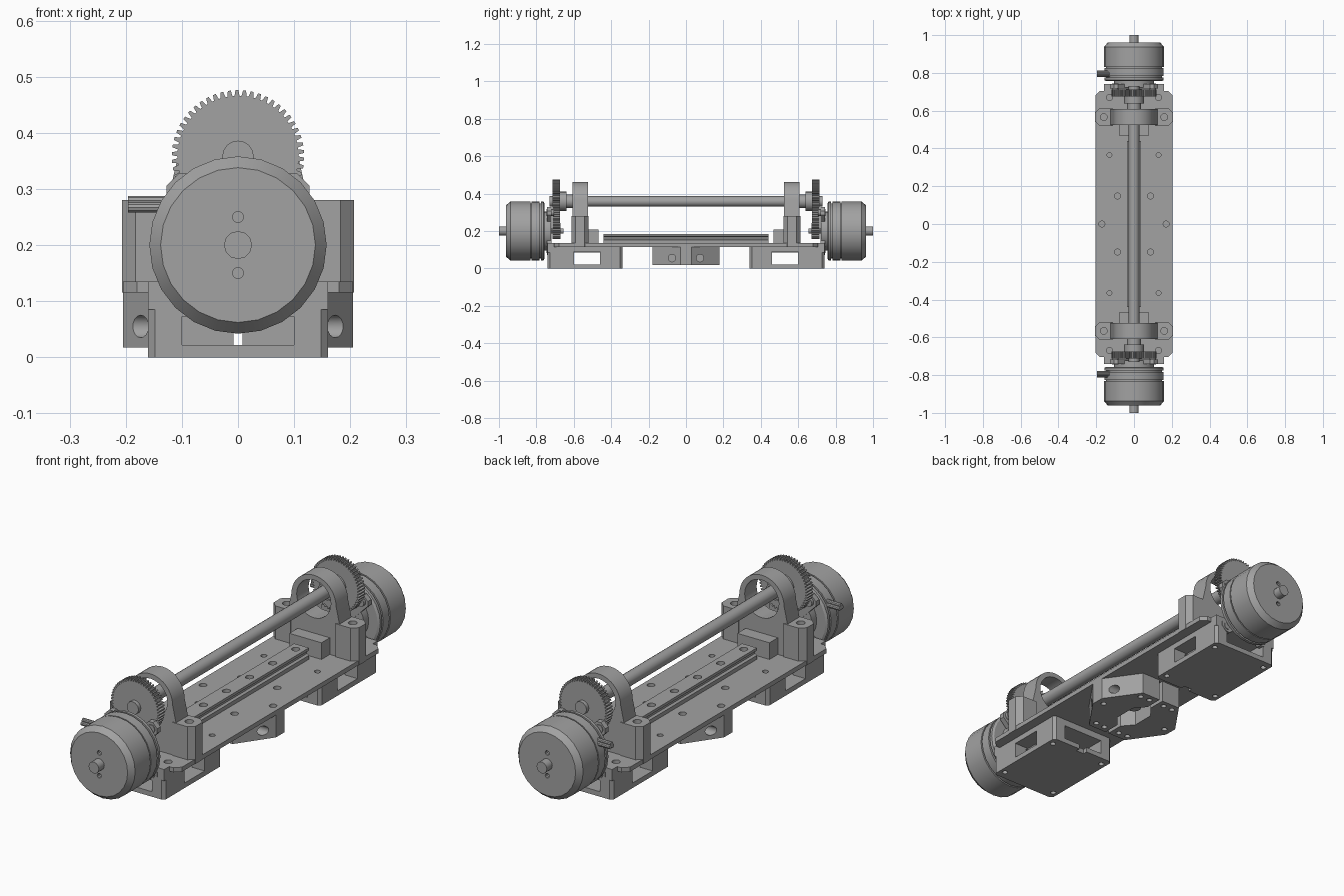
import bpy, bmesh, math
from mathutils import Vector

cube = bpy.data.objects.get("Cube")
if cube:
    bpy.data.objects.remove(cube)

grey = bpy.data.materials.new("machined_grey")
grey.use_nodes = True
COLOUR = (0.36, 0.36, 0.36, 1)
grey.diffuse_color = COLOUR
grey.node_tree.nodes["Principled BSDF"].inputs["Base Color"].default_value = COLOUR

MOTOR_Z, SHAFT_Z = 0.2, 0.358


def finish(name, bm):
    bmesh.ops.recalc_face_normals(bm, faces=bm.faces)
    mesh = bpy.data.meshes.new(name)
    bm.to_mesh(mesh)
    bm.free()
    mesh.materials.append(grey)
    ob = bpy.data.objects.new(name, mesh)
    bpy.context.collection.objects.link(ob)
    return ob


def place(axis, u, v, w):
    return {"x": (w, u, v), "y": (u, w, v), "z": (u, v, w)}[axis]


def add_prism(bm, pts, axis, a, b):
    ends = [[bm.verts.new(place(axis, u, v, w)) for u, v in pts] for w in (a, b)]
    bm.faces.new(ends[0])
    bm.faces.new(ends[1][::-1])
    n = len(pts)
    for i in range(n):
        j = (i + 1) % n
        bm.faces.new((ends[0][i], ends[0][j], ends[1][j], ends[1][i]))


def prisms(name, parts):
    bm = bmesh.new()
    for part in parts:
        add_prism(bm, *part)
    return finish(name, bm)


def circle(u, v, r, n=24):
    return [(u + r * math.cos(math.tau * i / n), v + r * math.sin(math.tau * i / n)) for i in range(n)]


def rect(u0, u1, v0, v1, c=0):
    if not c:
        return [(u0, v0), (u1, v0), (u1, v1), (u0, v1)]
    return [(u0 + c, v0), (u1 - c, v0), (u1, v0 + c), (u1, v1 - c),
            (u1 - c, v1), (u0 + c, v1), (u0, v1 - c), (u0, v0 + c)]


def lathe(name, z, profile, n=24):
    # turned part along y, profile is (y, radius)
    bm = bmesh.new()
    rings = [[bm.verts.new((x, y, h)) for x, h in circle(0, z, r, n)] for y, r in profile]
    bm.faces.new(rings[0])
    bm.faces.new(rings[-1])
    for p, q in zip(rings, rings[1:]):
        for i in range(n):
            j = (i + 1) % n
            bm.faces.new((p[i], p[j], q[j], q[i]))
    return finish(name, bm)


def gear(name, z, radius, depth, teeth, a, b):
    pts = []
    for i in range(teeth):
        for f, r in ((0, radius - depth), (0.28, radius - depth), (0.45, radius), (0.83, radius)):
            t = math.tau * (i + f) / teeth
            pts.append((r * math.cos(t), z + r * math.sin(t)))
    return prisms(name, [(pts, "y", a, b)])


def apply(ob, mod):
    bpy.context.view_layer.objects.active = ob
    bpy.ops.object.modifier_apply(modifier=mod.name)


def cut(ob, parts):
    for i, part in enumerate(parts):
        cutter = prisms("cutter", [part])
        mod = ob.modifiers.new("cut", "BOOLEAN")
        mod.operation, mod.solver, mod.object = "DIFFERENCE", "EXACT", cutter
        apply(ob, mod)
        bpy.data.objects.remove(cutter)
    return ob


def both(values, y):
    return [(sx * values, sy * y) for sx in (-1, 1) for sy in (-1, 1)]


# Base plate with its bolt holes
plate = prisms("base_plate", [(rect(-0.205, 0.205, -0.705, 0.705, 0.025), "z", 0.115, 0.135)])
holes = [(p, 0.013) for p in both(0.13, 0.365)] + [(p, 0.016) for p in both(0.087, 0.148)]
holes += [(p, 0.017) for p in both(0.13, 0.67)] + [((x, 0), 0.016) for x in (-0.17, 0.17)]
cut(plate, [(circle(*p, r, 12), "z", 0.1, 0.15) for p, r in holes])

# Grooved rail down the middle, with counterbored holes
half = [(0.036, 0.135), (0.036, 0.152), (0.027, 0.158), (0.027, 0.167), (0.036, 0.173), (0.036, 0.185)]
rail = prisms("guide_rail", [(half + [(-x, z) for x, z in reversed(half)], "y", -0.44, 0.44)])
cut(rail, [(circle(0, -0.4 + 0.16 * i, 0.017, 12), "z", 0.145, 0.2) for i in range(6)])

# Drive shaft
lathe("drive_shaft", SHAFT_Z, [(-0.73, 0.028), (0.73, 0.028)], 16)

# Centre mount: two angled halves with cross holes
for s, name in ((1, "centre_mount_right"), (-1, "centre_mount_left")):
    shape = [(0.008, -0.18), (0.1, -0.18), (0.205, -0.03), (0.205, 0.03), (0.1, 0.18), (0.008, 0.18),
             (0.008, 0.1), (0.05, 0.05), (0.05, -0.05), (0.008, -0.1)]
    mount = prisms(name, [([(s * x, y) for x, y in shape], "z", 0.017, 0.115)])
    cutters = [(circle(s * x, y, 0.012, 12), "z", 0, 0.06) for x, y in
               ((0.04, 0.15), (0.04, -0.15), (0.17, 0), (0.087, 0.148), (0.087, -0.148))]
    cutters += [(circle(y, 0.055, 0.02, 16), "x", s * 0.12, s * 0.25) for y in (-0.075, 0.075)]
    cut(mount, cutters)
prisms("centre_boss", [(circle(0, 0, 0.03), "z", 0.06, 0.115)])

ends = []

# Lower motor mount: hollow box with side windows and bottom screw holes
lower = prisms("motor_mount", [(rect(-0.16, 0.16, -0.74, -0.34, 0.012), "z", 0, 0.116)])
cutters = [(rect(-0.1, 0.1, 0.022, 0.085), "y", -0.8, -0.3)]
cutters += [(rect(-0.6, -0.46, 0.022, 0.09), "x", s * 0.09, s * 0.2) for s in (-1, 1)]
cutters += [(circle(x, y, 0.012, 12), "z", -0.01, 0.02) for x in (-0.135, 0.135) for y in (-0.7, -0.38)]
cutters += [(rect(-0.02, 0.02, -0.36, -0.33), "z", -0.01, 0.03)]
ends.append(cut(lower, cutters))

# Front lip of the mount beyond the plate
ends.append(prisms("mount_lip", [(rect(-0.16, 0.16, 0.085, 0.135), "y", -0.74, -0.705)]))

# Motor carrier: disc with crossed arms and screws
arms = [(circle(0, MOTOR_Z, 0.105), "y", -0.757, -0.722)]
for a in (math.pi / 4, -math.pi / 4):
    d, n = Vector((math.cos(a), math.sin(a))), Vector((-math.sin(a), math.cos(a)))
    c = Vector((0, MOTOR_Z))
    arms.append(([tuple(c + d * p + n * q) for p, q in rect(-0.165, 0.165, -0.03, 0.03, 0.015)], "y", -0.742, -0.718))
    arms += [(circle(*(c + d * p), 0.018, 12), "y", -0.745, -0.705) for p in (-0.14, 0.14)]
ends.append(prisms("motor_carrier", arms))

# Motor bell, stator rings and output stub
bell = lathe("motor_bell", MOTOR_Z, [(-0.962, 0.138), (-0.938, 0.158), (-0.832, 0.158)])
ends.append(cut(bell, [(circle(0, MOTOR_Z + s * 0.05, 0.01, 10), "y", -1, -0.93) for s in (-1, 1)]))
ends.append(lathe("motor_core", MOTOR_Z, [(-0.84, 0.148), (-0.76, 0.148)]))
ends.append(lathe("stator_ring", MOTOR_Z, [(-0.826, 0.157), (-0.783, 0.157)]))
ends.append(lathe("rear_ring", MOTOR_Z, [(-0.775, 0.157), (-0.762, 0.157), (-0.756, 0.148)]))
ends.append(lathe("motor_shaft", MOTOR_Z, [(-1, 0.025), (-0.95, 0.025)], 12))
ends.append(lathe("pinion_shaft", MOTOR_Z, [(-0.76, 0.014), (-0.655, 0.014)], 12))

# Three motor leads
ends.append(prisms("motor_leads", [(circle(y, z, 0.009, 10), "x", -0.196, -0.1)
                                   for y, z in ((-0.803, 0.267), (-0.787, 0.267), (-0.795, 0.279))]))

# Gears and hub
big = gear("drive_gear", SHAFT_Z, 0.118, 0.01, 54, -0.713, -0.675)
ends.append(big)
ends.append(gear("pinion", MOTOR_Z, 0.043, 0.009, 18, -0.715, -0.67))
ends.append(lathe("gear_hub", SHAFT_Z, [(-0.68, 0.052), (-0.638, 0.052)]))
ends.append(lathe("shaft_collar", SHAFT_Z, [(-0.64, 0.036), (-0.605, 0.036)]))

# Bearing bracket: arch with chamfered bolt wings
arch = [(0.108 * math.cos(math.pi * i / 20), SHAFT_Z - 0.004 + 0.108 * math.sin(math.pi * i / 20)) for i in range(21)]
tower = prisms("bearing_arch", [(arch + [(-0.125, 0.28), (-0.125, 0.135), (0.125, 0.135), (0.125, 0.28)], "y", -0.608, -0.525)])
ends.append(cut(tower, [(circle(0, SHAFT_Z, 0.083, 32), "y", -0.7, -0.4)]))
for s, name in ((1, "right_wing"), (-1, "left_wing")):
    shape = [(0.11, -0.612), (0.183, -0.612), (0.207, -0.59), (0.207, -0.543), (0.183, -0.52), (0.11, -0.52)]
    wing = prisms(name, [([(s * x, y) for x, y in shape], "z", 0.115, 0.28)])
    ends.append(cut(wing, [(circle(s * 0.16, -0.566, 0.018, 16), "z", 0.2, 0.3)]))
ends.append(prisms("rail_stop", [(rect(-0.078, 0.078, -0.53, -0.467), "z", 0.135, 0.208)]))

# Copy every end part to the back
for ob in ends:
    mod = ob.modifiers.new("mirror", "MIRROR")
    mod.use_axis = (False, True, False)
    mod.use_mirror_merge = False
    apply(ob, mod)

# Smooth the round parts, keeping edges crisp
for ob in bpy.context.scene.objects:
    if ob.type == "MESH" and ob.data.materials and ob.data.materials[0] == grey:
        bpy.ops.object.select_all(action="DESELECT")
        ob.select_set(True)
        bpy.context.view_layer.objects.active = ob
        bpy.ops.object.shade_smooth_by_angle(angle=math.radians(32))
